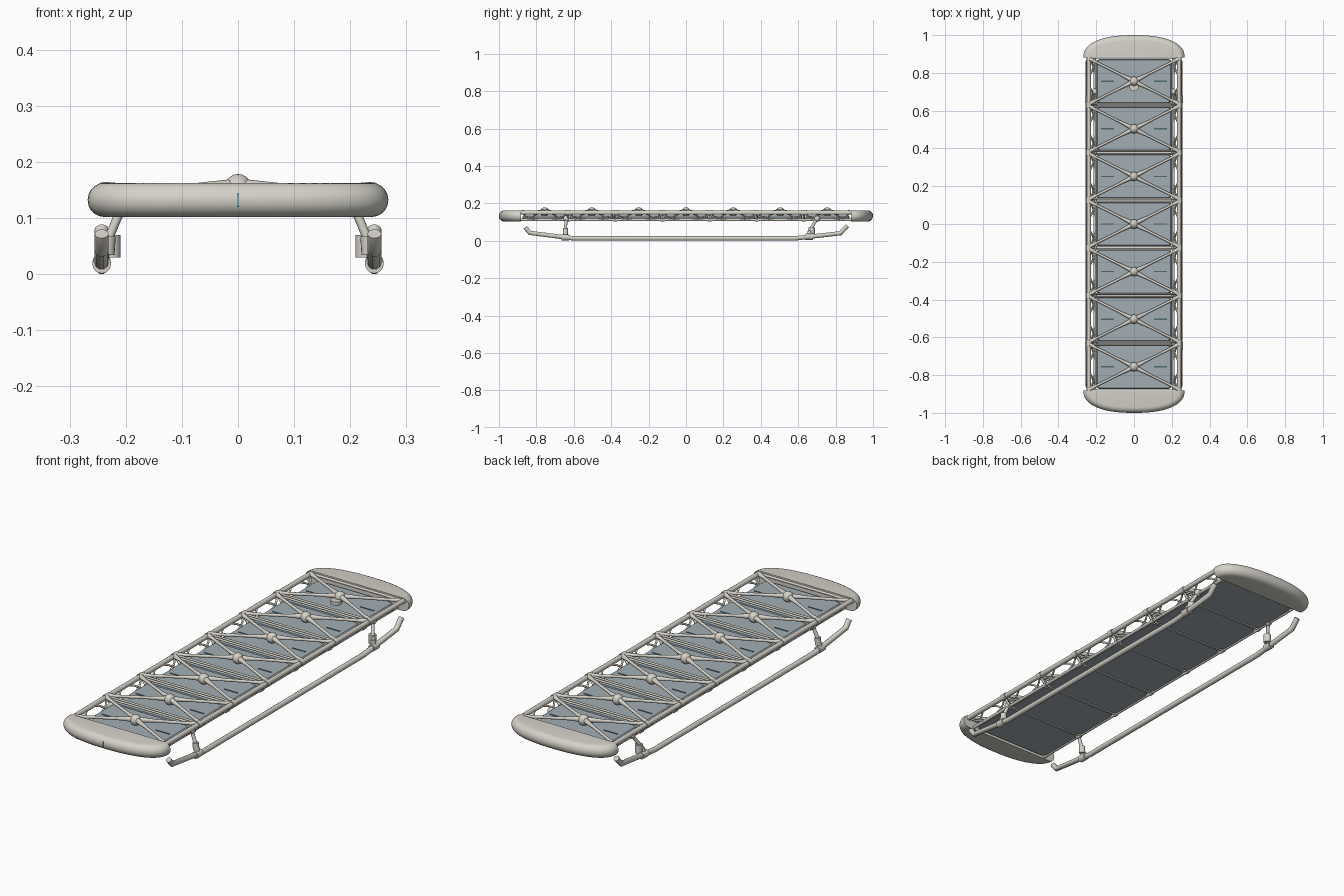
import bpy, bmesh, math
from mathutils import Vector

if "Cube" in bpy.data.objects:
    bpy.data.objects.remove(bpy.data.objects["Cube"])


def material(name, color):
    m = bpy.data.materials.new(name)
    m.diffuse_color = (*color, 1)
    m.use_nodes = True
    m.node_tree.nodes["Principled BSDF"].inputs["Base Color"].default_value = m.diffuse_color
    return m


BEIGE = material("warm_grey", (0.66, 0.64, 0.58))
SLATE = material("slate", (0.36, 0.42, 0.45))
DARK = material("dark_line", (0.08, 0.14, 0.17))
BLUE = material("blue", (0.15, 0.4, 0.5))


def finish(name, bm, mat, angle=40):
    bmesh.ops.recalc_face_normals(bm, faces=bm.faces)
    me = bpy.data.meshes.new(name)
    bm.to_mesh(me)
    bm.free()
    ob = bpy.data.objects.new(name, me)
    bpy.context.collection.objects.link(ob)
    me.materials.append(mat)
    bpy.ops.object.select_all(action='DESELECT')
    ob.select_set(True)
    bpy.context.view_layer.objects.active = ob
    bpy.ops.object.shade_smooth_by_angle(angle=math.radians(angle))
    return ob


def rod(bm, a, b, r, r2=None, n=10):
    a, b = Vector(a), Vector(b)
    d = b - a
    mat = d.to_track_quat('Z', 'Y').to_matrix().to_4x4()
    mat.translation = (a + b) / 2
    bmesh.ops.create_cone(bm, cap_ends=True, segments=n, radius1=r,
                          radius2=r if r2 is None else r2, depth=d.length, matrix=mat)


def ball(bm, c, r):
    res = bmesh.ops.create_uvsphere(bm, u_segments=16, v_segments=10, radius=r)
    bmesh.ops.translate(bm, verts=res["verts"], vec=c)


def box(bm, c, s):
    res = bmesh.ops.create_cube(bm, size=1)
    bmesh.ops.scale(bm, verts=res["verts"], vec=s)
    bmesh.ops.translate(bm, verts=res["verts"], vec=c)
    return res["verts"]


def tube(name, paths, r, mat=BEIGE):
    cu = bpy.data.curves.new(name, 'CURVE')
    cu.dimensions = '3D'
    cu.bevel_depth, cu.bevel_resolution, cu.use_fill_caps = r, 3, True
    for path in paths:
        s = cu.splines.new('POLY')
        s.points.add(len(path) - 1)
        for p, q in zip(s.points, path):
            p.co = (*q, 1)
    ob = bpy.data.objects.new(name, cu)
    bpy.context.collection.objects.link(ob)
    cu.materials.append(mat)
    bpy.ops.object.select_all(action='DESELECT')
    ob.select_set(True)
    bpy.context.view_layer.objects.active = ob
    bpy.ops.object.convert(target='MESH')
    bpy.ops.object.shade_smooth_by_angle(angle=math.radians(40))


PITCH = 0.252
BAYS = [PITCH * i for i in range(-3, 4)]
JOINTS = [PITCH * (i - 3.5) for i in range(8)]
SIDES = (-1, 1)

# rounded end caps, bullnosed half-ellipses in plan
for name, e in (("front_cap", -1), ("rear_cap", 1)):
    bm = bmesh.new()
    rings, nose, N = [], 0.03, 32
    for k in range(11):
        phi = math.pi * (k / 10 - 0.5)
        inset = nose * (1 - math.cos(phi))
        ring = []
        for i in range(N + 1):
            t = math.pi * i / N
            c, s = math.cos(t), max(0, math.sin(t))
            x = (0.268 - inset) * math.copysign(abs(c) ** 0.85, c)
            y = 0.882 + (0.118 - inset) * s ** 0.85
            ring.append(bm.verts.new((x, e * y, 0.1325 + 0.0305 * math.sin(phi))))
        rings.append(ring)
    for a, b in zip(rings, rings[1:]):
        for i in range(N):
            bm.faces.new((a[i], a[i + 1], b[i + 1], b[i]))
    bm.faces.new(rings[0])
    bm.faces.new(rings[-1])
    bm.faces.new([r[0] for r in rings] + [r[-1] for r in reversed(rings)])
    finish(name, bm, BEIGE)

# small status light in the front cap
bm = bmesh.new()
box(bm, (0, -0.997, 0.132), (0.004, 0.008, 0.024))
finish("front_light", bm, BLUE)

# seven deck panels with chamfered corners
bm = bmesh.new()
for y in BAYS:
    box(bm, (0, y, 0.121), (0.4, 0.236, 0.026))
vertical = [e for e in bm.edges
            if abs(e.verts[0].co.z - e.verts[1].co.z) > 0.02]
bmesh.ops.bevel(bm, geom=vertical, offset=0.02, segments=2, affect='EDGES', profile=0.5)
top = [e for e in bm.edges if all(v.co.z > 0.13 for v in e.verts)
       and len(e.link_faces) == 2]
bmesh.ops.bevel(bm, geom=top, offset=0.006, segments=1, affect='EDGES')
finish("deck_panels", bm, SLATE, 30)

# thin slots along the middle of each panel
bm = bmesh.new()
for y in BAYS:
    for s in SIDES:
        box(bm, (s * 0.14, y, 0.1345), (0.07, 0.006, 0.003))
finish("panel_slots", bm, DARK)

# long upper and lower rails
tube("upper_rails", [[(s * 0.239, -0.89, 0.15), (s * 0.239, 0.89, 0.15)] for s in SIDES], 0.0115)
tube("lower_rails", [[(s * 0.208, -0.89, 0.112), (s * 0.208, 0.89, 0.112)] for s in SIDES], 0.007)

# paired cross bars and collars at each joint
bm = bmesh.new()
for y in JOINTS[1:-1]:
    for d in (-0.008, 0.008):
        rod(bm, (-0.239, y + d, 0.15), (0.239, y + d, 0.15), 0.005)
    rod(bm, (-0.208, y, 0.112), (0.208, y, 0.112), 0.005)
for s in SIDES:
    for y in JOINTS[1:-1]:
        rod(bm, (s * 0.239, y - 0.014, 0.15), (s * 0.239, y + 0.014, 0.15), 0.0145, n=16)
        rod(bm, (s * 0.208, y - 0.01, 0.112), (s * 0.208, y + 0.01, 0.112), 0.010)
        rod(bm, (s * 0.239, y, 0.15), (s * 0.208, y, 0.112), 0.006)
for e in SIDES:
    rod(bm, (-0.239, e * 0.882, 0.15), (0.239, e * 0.882, 0.15), 0.006)
finish("cross_bars", bm, BEIGE)

# diagonal braces with flared ends over each panel
bm = bmesh.new()
for y in BAYS:
    hub = Vector((0, y, 0.157))
    for s in SIDES:
        for e in SIDES:
            end = Vector((s * 0.235, y + e * 0.118, 0.153))
            rod(bm, hub, end, 0.0068)
            rod(bm, hub.lerp(end, 0.05), hub.lerp(end, 0.32), 0.0125, 0.0068)
            rod(bm, end, end.lerp(hub, 0.18), 0.0115, 0.0068)
finish("diagonal_braces", bm, BEIGE)

# hub balls
bm = bmesh.new()
for y in BAYS:
    ball(bm, (0, y, 0.154), 0.0245)
rod(bm, (0, 0.727, 0.134), (0, 0.727, 0.15), 0.024, n=20)
finish("hub_balls", bm, BEIGE)

# bowed side lattice between the rails
paths = []
for y in BAYS:
    for s in SIDES:
        for e in SIDES:
            path = []
            for i in range(7):
                t = math.pi / 2 * i / 6
                path.append((s * (0.208 + 0.031 * (1 - math.cos(t))),
                             y + e * 0.115 * math.sin(t),
                             0.112 + 0.038 * (1 - math.cos(t))))
            path2 = [(s * 0.239, y + e * 0.02, 0.15), (s * 0.222, y + e * 0.055, 0.138),
                     (s * 0.208, y + e * 0.095, 0.112)]
            paths += [path, path2]
tube("side_lattice", paths, 0.0045)

# skids with upturned ends
tube("skids", [[(s * 0.243, y, z) for y, z in
                ((-0.86, 0.072), (-0.835, 0.042), (-0.6, 0.0125), (0.58, 0.0125),
                 (0.825, 0.04), (0.863, 0.08))] for s in SIDES], 0.0125)

# slanted legs, ball joints, sleeves and clamps
bm = bmesh.new()
for s in SIDES:
    for y, lean in ((-0.64, -0.006), (0.70, -0.04)):
        top = (s * 0.208, y, 0.118)
        low = (s * 0.236, y + lean, 0.05)
        foot = (s * 0.243, y + lean, 0.02)
        ball(bm, top, 0.017)
        rod(bm, top, low, 0.008, n=14)
        rod(bm, low, foot, 0.0105, n=14)
        fz = 0.018 if y < 0 else 0.0215
        rod(bm, (s * 0.243, y + lean - 0.02, fz), (s * 0.243, y + lean + 0.02, fz), 0.0165, n=16)
    rod(bm, (s * 0.226, 0.672, 0.03), (s * 0.226, 0.672, 0.07), 0.017, n=18)
    rod(bm, (s * 0.234, -0.644, 0.035), (s * 0.232, -0.644, 0.068), 0.014, n=16)
finish("skid_legs", bm, BEIGE)
